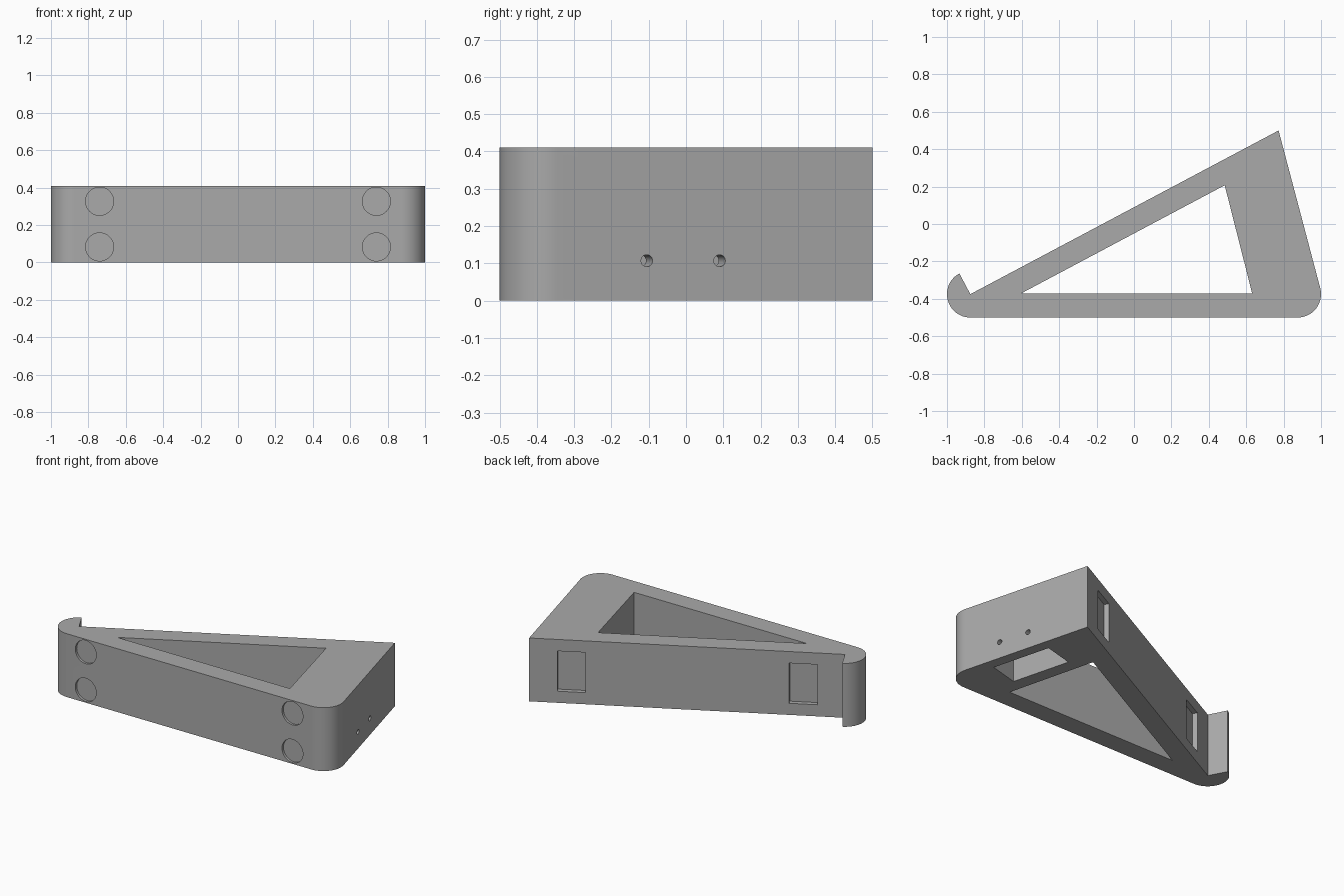
import bpy, bmesh
from math import radians, sin, cos, atan2, pi
from mathutils import Vector, Matrix

if "Cube" in bpy.data.objects:
    bpy.data.objects.remove(bpy.data.objects["Cube"], do_unlink=True)

HEIGHT = 0.41
CORNER = 0.125                        # radius of the rounded corners
HEEL = Vector((-0.875, -0.375))       # centre of the lip corner
TOE = Vector((0.875, -0.375))         # centre of the corner under the tall side
APEX = Vector((0.773, 0.5))

grey = bpy.data.materials.new("plain_grey")
grey.use_nodes = True
colour = (0.4, 0.4, 0.4, 1)
grey.diffuse_color = colour
grey.node_tree.nodes["Principled BSDF"].inputs["Base Color"].default_value = colour


def arc(centre, start, end, steps=24):
    angles = [start + (end - start) * i / steps for i in range(steps + 1)]
    return [centre + CORNER * Vector((cos(a), sin(a))) for a in angles]


def prism(name, outline, z0, z1):
    """Extrude a flat outline upward into a solid."""
    bm = bmesh.new()
    base = bm.faces.new([bm.verts.new((p[0], p[1], z0)) for p in outline])
    top = bmesh.ops.extrude_face_region(bm, geom=[base])["geom"]
    verts = [v for v in top if isinstance(v, bmesh.types.BMVert)]
    bmesh.ops.translate(bm, verts=verts, vec=(0, 0, z1 - z0))
    return finish(name, bm)


def finish(name, bm):
    bmesh.ops.recalc_face_normals(bm, faces=bm.faces)
    mesh = bpy.data.meshes.new(name)
    bm.to_mesh(mesh)
    bm.free()
    mesh.materials.append(grey)
    obj = bpy.data.objects.new(name, mesh)
    bpy.context.collection.objects.link(obj)
    return obj


def block(name, centre, size, turn):
    bm = bmesh.new()
    place = Matrix.Translation(centre) @ Matrix.Rotation(turn, 4, "Z")
    bmesh.ops.create_cube(bm, size=1, matrix=place @ Matrix.Diagonal((*size, 1)))
    return finish(name, bm)


def rod(name, centre, radius, length, axis, sides):
    bm = bmesh.new()
    turn = Vector(axis).to_track_quat("Z", "Y").to_matrix().to_4x4()
    bmesh.ops.create_cone(bm, cap_ends=True, segments=sides, radius1=radius,
                          radius2=radius, depth=length,
                          matrix=Matrix.Translation(centre) @ turn)
    return finish(name, bm)


# Wedge body with a hooked lip at the low end
slope = (APEX - HEEL).normalized()
slope_turn = atan2(slope.y, slope.x)
side_turn = radians(14.8)             # direction the tall side faces
outline = (arc(HEEL, slope_turn + pi / 2, 1.5 * pi)
           + arc(TOE, -pi / 2, side_turn) + [APEX, HEEL])
body = prism("stand_body", outline, 0, HEIGHT)

# Triangular opening through the body
cutters = [prism("opening_cutter", [(-0.605, -0.372), (0.632, -0.372), (0.485, 0.207)],
                 -0.1, HEIGHT + 0.1)]

# Two shallow rectangular recesses in the sloping face
for along in (0.25, 1.62):
    spot = APEX - slope * along
    cutters.append(block("slope_recess_cutter", (spot.x, spot.y, HEIGHT / 2),
                         (0.167, 0.06, 0.26), slope_turn))

# Pocket under the tall side
cutters.append(block("pocket_cutter", (0.742, -0.048, 0.1), (0.2, 0.39, 0.3), side_turn))

# Two small holes from the tall side into the pocket
facing = Vector((cos(side_turn), sin(side_turn), 0))
for y in (-0.105, 0.09):
    x = APEX.x + (APEX.y - y) * sin(side_turn) / cos(side_turn)
    cutters.append(rod("side_hole_cutter", (x, y, 0.107), 0.016, 0.2, facing, 24))

# Four shallow round recesses for feet in the front face
for x in (-0.74, 0.74):
    for z in (0.083, 0.327):
        cutters.append(rod("foot_recess_cutter", (x, -0.5, z), 0.075, 0.03, (0, 1, 0), 48))

bpy.context.view_layer.objects.active = body
for cutter in cutters:
    cutter.hide_render = True
    cut = body.modifiers.new("cut", "BOOLEAN")
    cut.operation = "DIFFERENCE"
    cut.solver = "EXACT"
    cut.object = cutter
    bpy.ops.object.modifier_apply(modifier=cut.name)
    bpy.data.objects.remove(cutter, do_unlink=True)

# Smooth the curved walls and keep the edges sharp
bpy.ops.object.select_all(action="DESELECT")
body.select_set(True)
bpy.ops.object.shade_smooth_by_angle(angle=radians(20))
